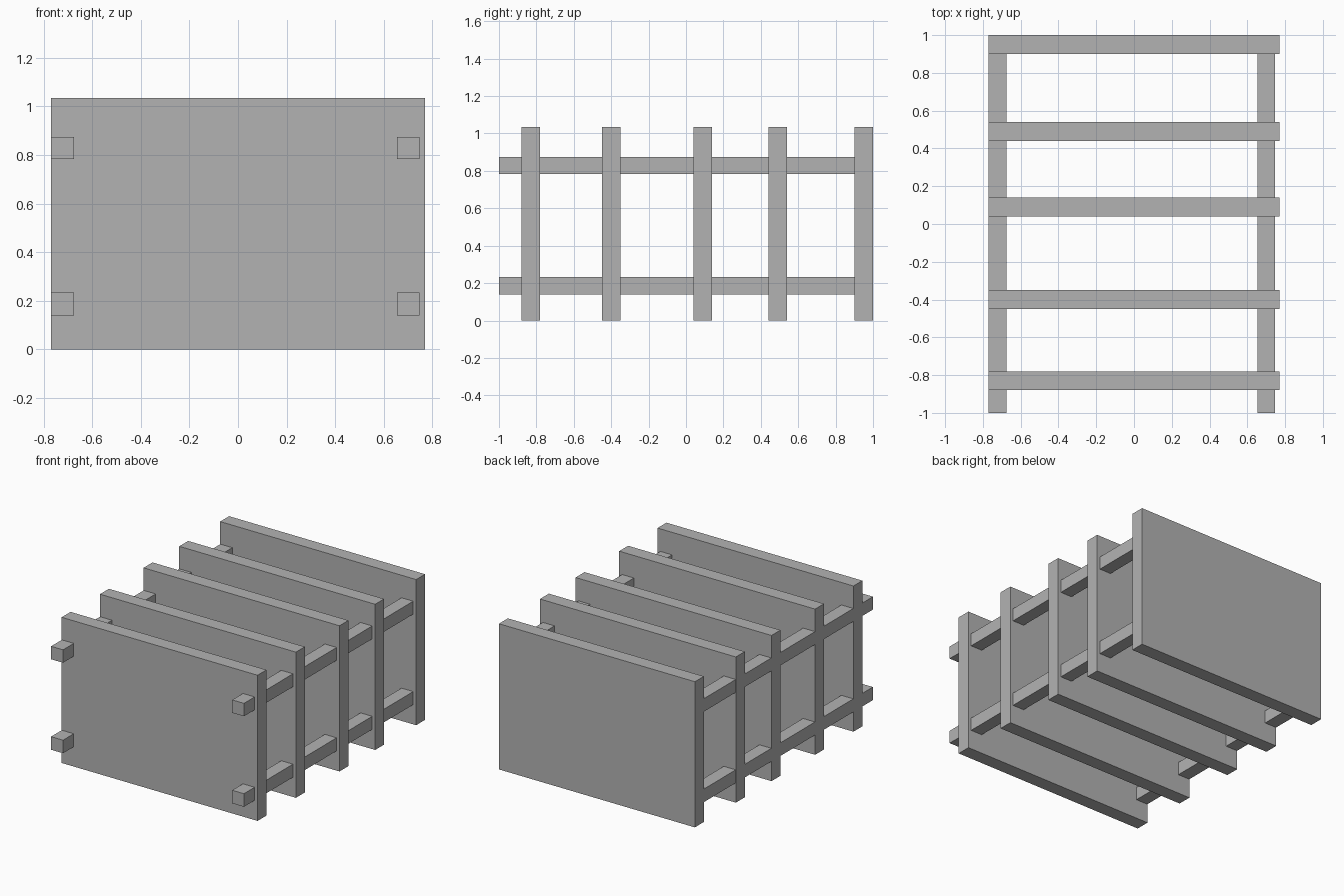
import bpy

cube = bpy.data.objects.get("Cube")
if cube:
    bpy.data.objects.remove(cube, do_unlink=True)

# Single plain grey material
grey = bpy.data.materials.new("plain grey")
grey.use_nodes = True
colour = (0.45, 0.45, 0.45, 1)
grey.diffuse_color = colour
grey.node_tree.nodes["Principled BSDF"].inputs["Base Color"].default_value = colour


def box(name, x, y, z):
    """Box spanning the given (low, high) range on each axis."""
    spans = (x, y, z)
    bpy.ops.mesh.primitive_cube_add(size=1, location=[(a + b) / 2 for a, b in spans])
    obj = bpy.context.object
    obj.name = name
    obj.scale = [b - a for a, b in spans]
    bpy.ops.object.transform_apply(location=False, rotation=False, scale=True)
    obj.data.materials.append(grey)
    return obj


# Five upright panels, unevenly spaced from front to back
THICK = 0.1
for i, y in enumerate((-0.88, -0.45, 0.04, 0.44, 0.9)):
    box(f"panel_{i + 1}", (-0.77, 0.77), (y, y + THICK), (0, 1.035))

# Four square rails through the panels, butting against the back one
for side, x in (("right", (-0.769, -0.675)), ("left", (0.655, 0.747))):
    for level, z in (("lower", (0.14, 0.233)), ("upper", (0.783, 0.875))):
        box(f"{level}_{side}_rail", x, (-1, 0.9), z)
